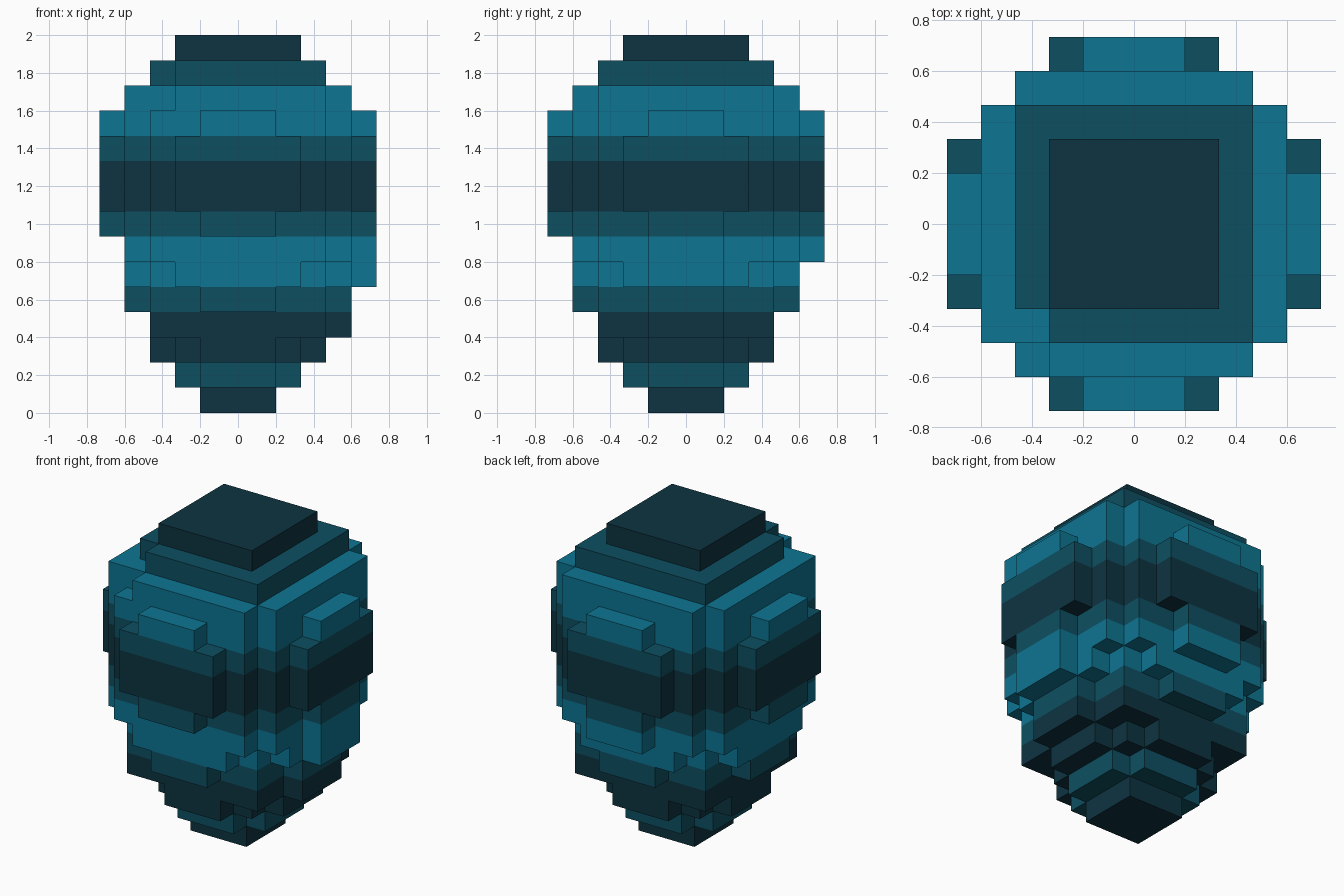
import bpy, bmesh, math
from mathutils import Vector

cube = bpy.data.objects.get("Cube")
if cube:
    bpy.data.objects.remove(cube, do_unlink=True)

U = 2 / 15  # block size


def make_material(name, rgb):
    m = bpy.data.materials.new(name)
    m.use_nodes = True
    m.diffuse_color = (*rgb, 1)
    bsdf = m.node_tree.nodes["Principled BSDF"]
    bsdf.inputs["Base Color"].default_value = (*rgb, 1)
    bsdf.inputs["Roughness"].default_value = 0.8
    return m


materials = [make_material("dark_teal", (0.004, 0.034, 0.053)),
             make_material("mid_teal", (0.004, 0.078, 0.120)),
             make_material("light_teal", (0.004, 0.178, 0.288))]

# Each layer from the bottom up: half-width of the rows at distance 0, 1, 2... from the centre
LAYERS = [
    [1, 1],
    [2, 2, 1],
    [3, 3, 2, 1],
    [3, 3, 3, 3],
    [4, 4, 3, 3, 1],
    [4, 4, 4, 3, 2],
    [4, 4, 4, 4, 3],
    [5, 5, 4, 4, 3, 1],
    [5, 5, 5, 4, 3, 2],
    [5, 5, 5, 4, 3, 2],
    [5, 5, 5, 4, 3, 2],
    [5, 5, 4, 4, 3, 1],
    [4, 4, 4, 4, 3],
    [3, 3, 3, 3],
    [2, 2, 2],
]
# Stripe colour of each layer: 0 dark, 1 mid, 2 light
STRIPES = [0, 1, 0, 0, 1, 2, 2, 1, 0, 0, 1, 2, 2, 1, 0]

# Solid blocks of the egg-shaped body
blocks = set()
for k, rows in enumerate(LAYERS):
    for j in range(1 - len(rows), len(rows)):
        w = rows[abs(j)]
        blocks |= {(i, j, k) for i in range(-w, w + 1)}

# Longer side panels and chipped corner
for t in (-1, 0, 1):
    blocks |= {(4, t, 3), (5, t, 5), (5, t, 6), (t, 5, 6)}
blocks -= {(-3, -3, 13), (-3, -4, 12)}

# Skin the blocks with outward faces, coloured by layer height
bm = bmesh.new()
corners = {}


def vert(p):
    key = tuple(round(c * 2) for c in p)
    if key not in corners:
        corners[key] = bm.verts.new(p * U)
    return corners[key]


for i, j, k in sorted(blocks):
    centre = Vector((i, j, k + 0.5))
    for axis in range(3):
        for sign in (-1, 1):
            n = Vector((0, 0, 0))
            n[axis] = sign
            if (i + int(n.x), j + int(n.y), k + int(n.z)) in blocks:
                continue
            a = Vector((0, 0, 0))
            a[(axis + 1) % 3] = 0.5
            b = n.cross(a)
            mid = centre + n * 0.5
            f = bm.faces.new([vert(mid + s * a + t * b)
                              for s, t in ((-1, -1), (1, -1), (1, 1), (-1, 1))])
            f.material_index = STRIPES[k]

# Merge flat neighbouring faces of one colour
bmesh.ops.dissolve_limit(bm, angle_limit=math.radians(1), verts=bm.verts[:],
                         edges=bm.edges[:], delimit={'MATERIAL'})

mesh = bpy.data.meshes.new("striped_egg_body")
bm.to_mesh(mesh)
bm.free()
for m in materials:
    mesh.materials.append(m)
body = bpy.data.objects.new("striped_egg_body", mesh)
bpy.context.collection.objects.link(body)
